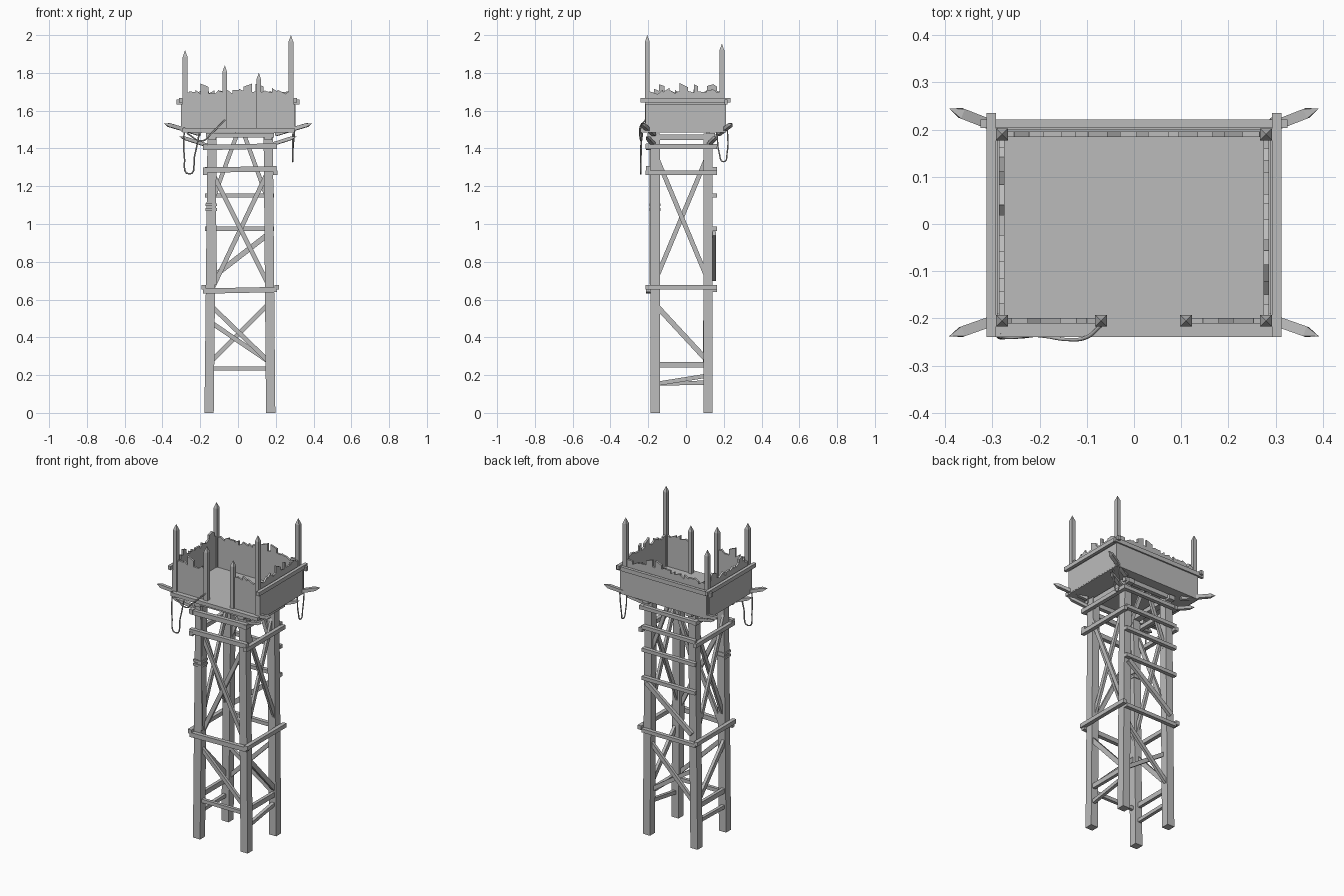
import bpy, bmesh, random
from mathutils import Vector

random.seed(4)
cube = bpy.data.objects.get("Cube")
if cube:
    bpy.data.objects.remove(cube, do_unlink=True)

GREY = (0.5, 0.5, 0.5, 1)
mat = bpy.data.materials.new("weathered_grey")
mat.use_nodes = True
mat.diffuse_color = GREY
mat.node_tree.nodes["Principled BSDF"].inputs["Base Color"].default_value = GREY

FRONT, BACK = Vector((0, -1, 0)), Vector((0, 1, 0))
LEFT, RIGHT, UP = Vector((1, 0, 0)), Vector((-1, 0, 0)), Vector((0, 0, 1))


def finish(name, bm):
    bmesh.ops.recalc_face_normals(bm, faces=bm.faces)
    mesh = bpy.data.meshes.new(name)
    bm.to_mesh(mesh)
    bm.free()
    mesh.materials.append(mat)
    obj = bpy.data.objects.new(name, mesh)
    bpy.context.collection.objects.link(obj)
    return obj


def beam(name, a, b, width, depth, out=FRONT, tip=0.0):
    """Square timber from a to b; depth runs along out; tip adds a pointed end."""
    a, b = Vector(a), Vector(b)
    d = (b - a).normalized()
    side = d.cross(out).normalized()
    face = side.cross(d)
    bm = bmesh.new()
    rings = []
    for p in (a, b - d * tip):
        rings.append([bm.verts.new(p + side * i * width / 2 + face * j * depth / 2)
                      for i, j in ((-1, -1), (1, -1), (1, 1), (-1, 1))])
    bm.faces.new(rings[0])
    for i in range(4):
        j = (i + 1) % 4
        bm.faces.new((rings[0][i], rings[0][j], rings[1][j], rings[1][i]))
    if tip:
        point = bm.verts.new(b)
        for i in range(4):
            bm.faces.new((rings[1][i], rings[1][(i + 1) % 4], point))
    else:
        bm.faces.new(rings[1])
    return finish(name, bm)


def box(name, lo, hi):
    lo, hi = Vector(lo), Vector(hi)
    bm = bmesh.new()
    bmesh.ops.create_cube(bm, size=1)
    for v in bm.verts:
        v.co = (lo + hi) / 2 + v.co * (hi - lo)
    return finish(name, bm)


def plank_wall(name, start, end):
    """Row of touching planks with broken, slanted tops."""
    start, end = Vector(start), Vector(end)
    length, d = (end - start).length, (end - start).normalized()
    normal = d.cross(UP)
    bm = bmesh.new()
    s = 0
    while s < length - 0.001:
        w = min(random.uniform(0.02, 0.045), length - s)
        top = random.choice((1.69, 1.70, 1.70, 1.71, 1.735))
        slant = random.uniform(-0.012, 0.012)
        made = bmesh.ops.create_cube(bm, size=1)["verts"]
        for v in made:
            x, y, z = v.co
            p = start + d * (s + (x + 0.5) * w) + normal * y * 0.012
            p.z = top + slant * x * 2 if z > 0 else 1.49
            v.co = p
        s += w
    return finish(name, bm)


def rope(name, points, radius=0.004):
    curve = bpy.data.curves.new(name, "CURVE")
    curve.dimensions = "3D"
    curve.bevel_depth = radius
    curve.bevel_resolution = 1
    curve.resolution_u = 6
    spline = curve.splines.new("BEZIER")
    spline.bezier_points.add(len(points) - 1)
    for bp, p in zip(spline.bezier_points, points):
        bp.co = p
        bp.handle_left_type = bp.handle_right_type = "AUTO"
    curve.materials.append(mat)
    obj = bpy.data.objects.new(name, curve)
    bpy.context.collection.objects.link(obj)


# Four legs, leaning in slightly
for nx, x0, x1 in (("right", -0.153, -0.137), ("left", 0.173, 0.16)):
    for ny, y in (("front", -0.163), ("back", 0.116)):
        beam(f"{ny}_{nx}_leg", (x0, y, 0), (x1, y, 1.48), 0.049, 0.049)

# Front and back cross rails
for z in (0.645, 1.285, 1.405):
    beam("front_rail", (-0.185, -0.2, z), (0.205, -0.2, z + 0.008), 0.028, 0.025)
for z in (0.65, 0.975, 1.15, 1.29, 1.41):
    beam("back_rail", (-0.175, 0.152, z), (0.19, 0.152, z), 0.022, 0.024, BACK)
beam("front_low_rail", (-0.15, -0.165, 0.235), (0.17, -0.165, 0.235), 0.022, 0.02)

# Side cross rails
for name, x, out in (("right", -0.182, RIGHT), ("left", 0.205, LEFT)):
    for z in (0.665, 1.272, 1.41):
        lean = -0.012 * (z - 0.6) * (1 if x > 0 else -1)
        beam(name + "_rail", (x + lean, -0.215, z), (x + lean, 0.165, z), 0.025, 0.024, out)
    cx = x * 0.86
    beam(name + "_low_rail", (cx, -0.15, 0.255), (cx, 0.1, 0.255), 0.03, 0.02, out)
    beam(name + "_foot_rail", (cx, -0.15, 0.155), (cx, 0.1, 0.16 if x < 0 else 0.195), 0.022, 0.02, out)
    # Side braces
    beam(name + "_upper_brace", (cx, -0.15, 1.34), (cx, 0.105, 0.73), 0.024, 0.016, out)
    beam(name + "_upper_brace", (cx * 0.92, -0.15, 0.73), (cx * 0.92, 0.105, 1.34), 0.024, 0.016, out)
    beam(name + "_lower_brace", (cx, -0.15, 0.56), (cx, 0.1, 0.29), 0.028, 0.018, out)

# Front and back braces
beam("front_brace", (-0.13, -0.165, 1.26), (0.155, -0.165, 0.69), 0.024, 0.016)
beam("front_brace", (0.15, -0.148, 1.26), (-0.135, -0.148, 0.66), 0.024, 0.016)
beam("front_low_brace", (-0.145, -0.165, 0.57), (0.165, -0.165, 0.27), 0.024, 0.018)
beam("back_brace", (0.165, 0.15, 0.95), (-0.145, 0.15, 0.71), 0.028, 0.02, BACK)
beam("back_low_brace", (0.165, 0.12, 0.58), (-0.145, 0.12, 0.27), 0.024, 0.018, BACK)
beam("back_low_brace", (-0.145, 0.1, 0.48), (0.165, 0.1, 0.27), 0.024, 0.018, BACK)
for x in (-0.125, 0.15):
    beam("top_brace", (0.012 + x * 0.12, 0.116, 1.48), (x, 0.116, 1.15), 0.022, 0.016, BACK)

# Splint bound to the front right leg
beam("leg_splint", (-0.122, -0.187, 0.68), (-0.132, -0.187, 1.44), 0.022, 0.012)
for z in (1.07, 1.095):
    box("leg_binding", (-0.171, -0.197, z), (-0.112, -0.134, z + 0.014))

# Bearers on top of the legs
for x in (-0.137, 0.16):
    beam("side_bearer", (x, -0.205, 1.46), (x, 0.17, 1.46), 0.028, 0.04, LEFT)
for y in (-0.19, 0.14):
    beam("cross_bearer", (-0.17, y, 1.47), (0.19, y, 1.47), 0.026, 0.025)

# Platform floor and outer boards
box("floor", (-0.295, -0.24, 1.485), (0.3, 0.212, 1.507))
for sx, name in ((-1, "right"), (1, "left")):
    x = 0.295 * sx
    beam(name + "_side_board", (x, -0.215, 1.562), (x, 0.2, 1.562), 0.145, 0.012, LEFT)
    x = 0.303 * sx
    beam(name + "_top_rail", (x, -0.24, 1.655), (x, 0.235, 1.655), 0.024, 0.02, LEFT)
beam("back_board", (-0.29, 0.206, 1.562), (0.305, 0.206, 1.562), 0.145, 0.012, BACK)
beam("back_top_rail", (-0.325, 0.212, 1.645), (0.325, 0.212, 1.645), 0.026, 0.018, BACK)

# Broken plank walls with an opening at the front
plank_wall("back_wall", (-0.28, 0.19, 0), (0.28, 0.19, 0))
plank_wall("right_wall", (-0.28, -0.205, 0), (-0.28, 0.19, 0))
plank_wall("left_wall", (0.28, -0.205, 0), (0.28, 0.19, 0))
plank_wall("front_wall_right", (-0.28, -0.205, 0), (-0.07, -0.205, 0))
plank_wall("front_wall_left", (0.11, -0.205, 0), (0.28, -0.205, 0))

# Pointed posts
for x, y, top in ((-0.28, -0.205, 1.92), (0.28, -0.205, 2.0), (0.28, 0.19, 1.955),
                  (-0.28, 0.19, 1.905), (-0.07, -0.205, 1.84), (0.11, -0.205, 1.8)):
    beam("pointed_post", (x, y, 1.49), (x, y, top), 0.025, 0.025, FRONT, 0.035)

# Pointed outriggers at the corners, with struts below
for sx in (-1, 1):
    for y, tip_y, leg_y in ((-0.2, -0.238, -0.165), (0.2, 0.245, 0.116)):
        beam("corner_spike", (0.2 * sx, y * 0.85, 1.475), (0.392 * sx, tip_y, 1.532),
             0.022, 0.02, UP, 0.03)
        beam("corner_strut", (0.16 * sx, leg_y, 1.415), (0.31 * sx, leg_y + y * 0.22, 1.463),
             0.022, 0.018, UP, 0.03)

# Hanging ropes
rope("front_rope_loop", [(-0.285, -0.235, 1.51), (-0.284, -0.24, 1.36), (-0.258, -0.24, 1.265),
                         (-0.23, -0.238, 1.36), (-0.205, -0.235, 1.48)])
rope("tied_rope", [(-0.07, -0.215, 1.55), (-0.1, -0.24, 1.52), (-0.14, -0.245, 1.48),
                   (-0.19, -0.238, 1.44), (-0.27, -0.23, 1.48)])
rope("back_rope_loop", [(0.29, 0.165, 1.48), (0.29, 0.175, 1.38), (0.29, 0.2, 1.33),
                        (0.29, 0.218, 1.38), (0.3, 0.22, 1.5)])
